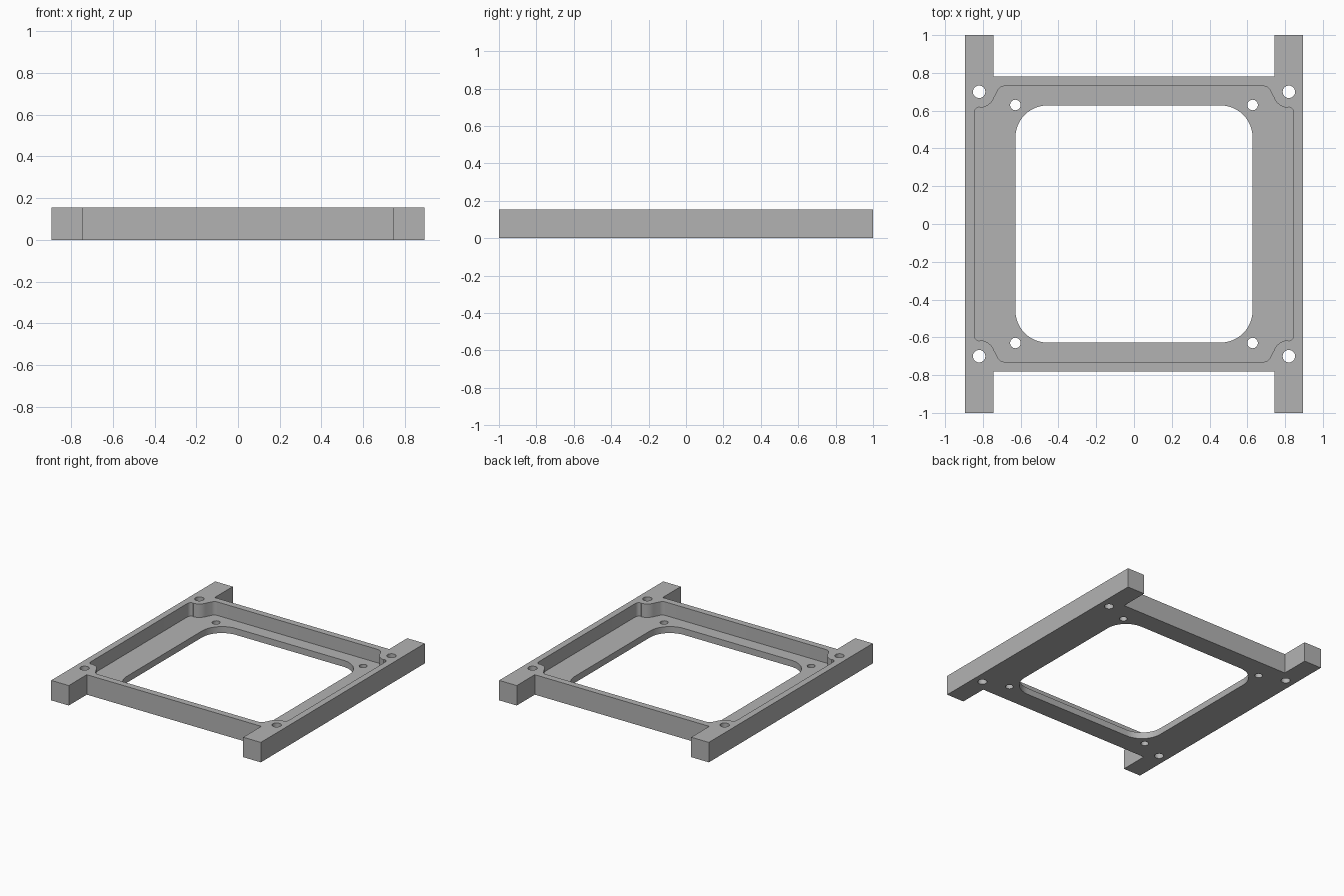
import bpy, bmesh
from math import sin, cos, pi, radians

if "Cube" in bpy.data.objects:
    bpy.data.objects.remove(bpy.data.objects["Cube"])

H, FLOOR = 0.154, 0.05          # total height, floor thickness

grey = bpy.data.materials.new("grey")
grey.diffuse_color = (0.45, 0.45, 0.45, 1)
grey.use_nodes = True
grey.node_tree.nodes["Principled BSDF"].inputs["Base Color"].default_value = grey.diffuse_color


def prism(name, outline, z0, z1):
    """Extrude a counter-clockwise outline between two heights."""
    bm = bmesh.new()
    base = bm.faces.new([bm.verts.new((x, y, z0)) for x, y in outline])
    top = bmesh.ops.extrude_face_region(bm, geom=[base])["geom"]
    bmesh.ops.translate(bm, vec=(0, 0, z1 - z0),
                        verts=[v for v in top if isinstance(v, bmesh.types.BMVert)])
    bmesh.ops.recalc_face_normals(bm, faces=bm.faces)
    me = bpy.data.meshes.new(name)
    bm.to_mesh(me)
    bm.free()
    ob = bpy.data.objects.new(name, me)
    bpy.context.collection.objects.link(ob)
    me.materials.append(grey)
    return ob


def arc(cx, cy, r, a0, a1, n=8):
    return [(cx + r * cos(radians(a0 + (a1 - a0) * i / n)),
             cy + r * sin(radians(a0 + (a1 - a0) * i / n))) for i in range(n + 1)]


def four_corners(q):
    """Mirror a counter-clockwise corner path into all four quadrants."""
    return (q + [(-x, y) for x, y in reversed(q)]
            + [(-x, -y) for x, y in q] + [(x, -y) for x, y in reversed(q)])


# Frame body with four projecting legs
frame = prism("frame", four_corners([(0.895, 1), (0.745, 1), (0.745, 0.78)]), 0, H)

# Pocket outline: small fillets either side of a bulge around each outer hole
pocket = (arc(0.815, 0.59, 0.03, 0, 80, 4)
          + arc(0.82, 0.70, 0.085, 265, 200, 10)
          + arc(0.685, 0.69, 0.04, 30, 90, 5))
cutters = [prism("pocket_cutter", four_corners(pocket), FLOOR, H + 0.1),
           prism("opening_cutter", four_corners(arc(0.458, 0.458, 0.17, 0, 90, 12)), -0.1, H + 0.2)]

# Screw holes: outer through the full height, inner through the floor
for px, py, r, label in ((0.82, 0.70, 0.033, "outer"), (0.628, 0.63, 0.028, "inner")):
    for sx in (1, -1):
        for sy in (1, -1):
            cutters.append(prism(label + "_hole_cutter",
                                 arc(sx * px, sy * py, r, 0, 345, 23), -0.1, H + 0.2))

for c in cutters:
    m = frame.modifiers.new(c.name, "BOOLEAN")
    m.operation, m.solver, m.object = "DIFFERENCE", "EXACT", c

# Bake the cuts and remove the cutters
dg = bpy.context.evaluated_depsgraph_get()
frame_mesh = bpy.data.meshes.new_from_object(frame.evaluated_get(dg))
frame.modifiers.clear()
frame.data = frame_mesh
for c in cutters:
    bpy.data.objects.remove(c)

bpy.context.view_layer.objects.active = frame
frame.select_set(True)
bpy.ops.object.shade_smooth_by_angle(angle=radians(30))
